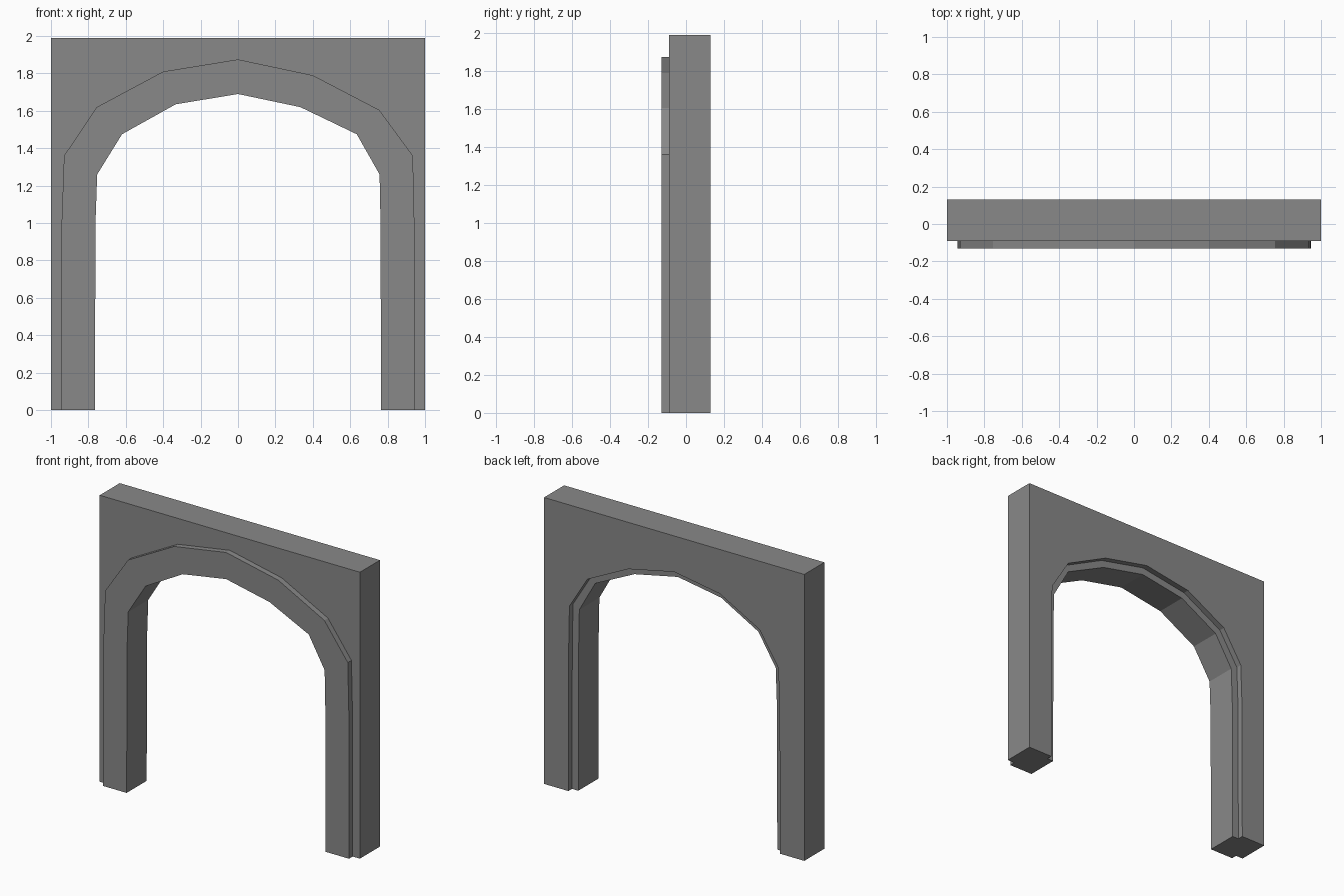
import bpy, bmesh
from mathutils import Vector

cube = bpy.data.objects.get("Cube")
if cube:
    bpy.data.objects.remove(cube)

stone = bpy.data.materials.new("stone grey")
stone.use_nodes = True
colour = (0.25, 0.25, 0.25, 1)
stone.diffuse_color = colour
stone.node_tree.nodes["Principled BSDF"].inputs["Base Color"].default_value = colour

# Arch curves as (x, z), from the left foot over the crown to the right foot
INNER = [(-.765, 0), (-.762, 1), (-.753, 1.26), (-.62, 1.475), (-.333, 1.635), (0, 1.69),
         (.333, 1.62), (.635, 1.475), (.757, 1.26), (.762, 1), (.765, 0)]
OUTER = [(-.945, 0), (-.943, 1), (-.93, 1.36), (-.755, 1.62), (-.40, 1.81), (0, 1.875),
         (.40, 1.79), (.755, 1.605), (.935, 1.36), (.943, 1), (.945, 0)]
STEP = 0.27                      # lining thickness as a share of the trim width
FRONT, WALL_FRONT, LINING_BACK, BACK = -.13, -.09, .09, .13
HEIGHT = 1.99


def between(t):
    """Arch curve at share t of the way from the inner to the outer curve."""
    return [Vector(a).lerp(Vector(b), t) for a, b in zip(INNER, OUTER)]


def finish(name, bm):
    bmesh.ops.recalc_face_normals(bm, faces=bm.faces[:])
    mesh = bpy.data.meshes.new(name)
    bm.to_mesh(mesh)
    bm.free()
    mesh.materials.append(stone)
    bpy.context.collection.objects.link(bpy.data.objects.new(name, mesh))


# Wall slab with an arched opening
bm = bmesh.new()
outline = [(-1, 0)] + [tuple(p) for p in between(STEP)] + [(1, 0), (1, HEIGHT), (-1, HEIGHT)]
face = bm.faces.new([bm.verts.new((x, WALL_FRONT, z)) for x, z in outline])
slab = bmesh.ops.extrude_face_region(bm, geom=[face])
bmesh.ops.translate(bm, vec=(0, BACK - WALL_FRONT, 0),
                    verts=[v for v in slab["geom"] if isinstance(v, bmesh.types.BMVert)])
finish("arch_wall", bm)

# Raised trim with a lining that reaches through the opening
section = [(0, FRONT), (1, FRONT), (1, WALL_FRONT), (STEP, WALL_FRONT),
           (STEP, LINING_BACK), (0, LINING_BACK)]
bm = bmesh.new()
rails = [[bm.verts.new((p.x, y, p.y)) for p in between(t)] for t, y in section]
for i, rail in enumerate(rails):
    other = rails[i - 1]
    for k in range(len(rail) - 1):
        bm.faces.new((other[k], other[k + 1], rail[k + 1], rail[k]))
for end in (0, -1):
    bm.faces.new([rail[end] for rail in rails])
finish("arch_trim", bm)
